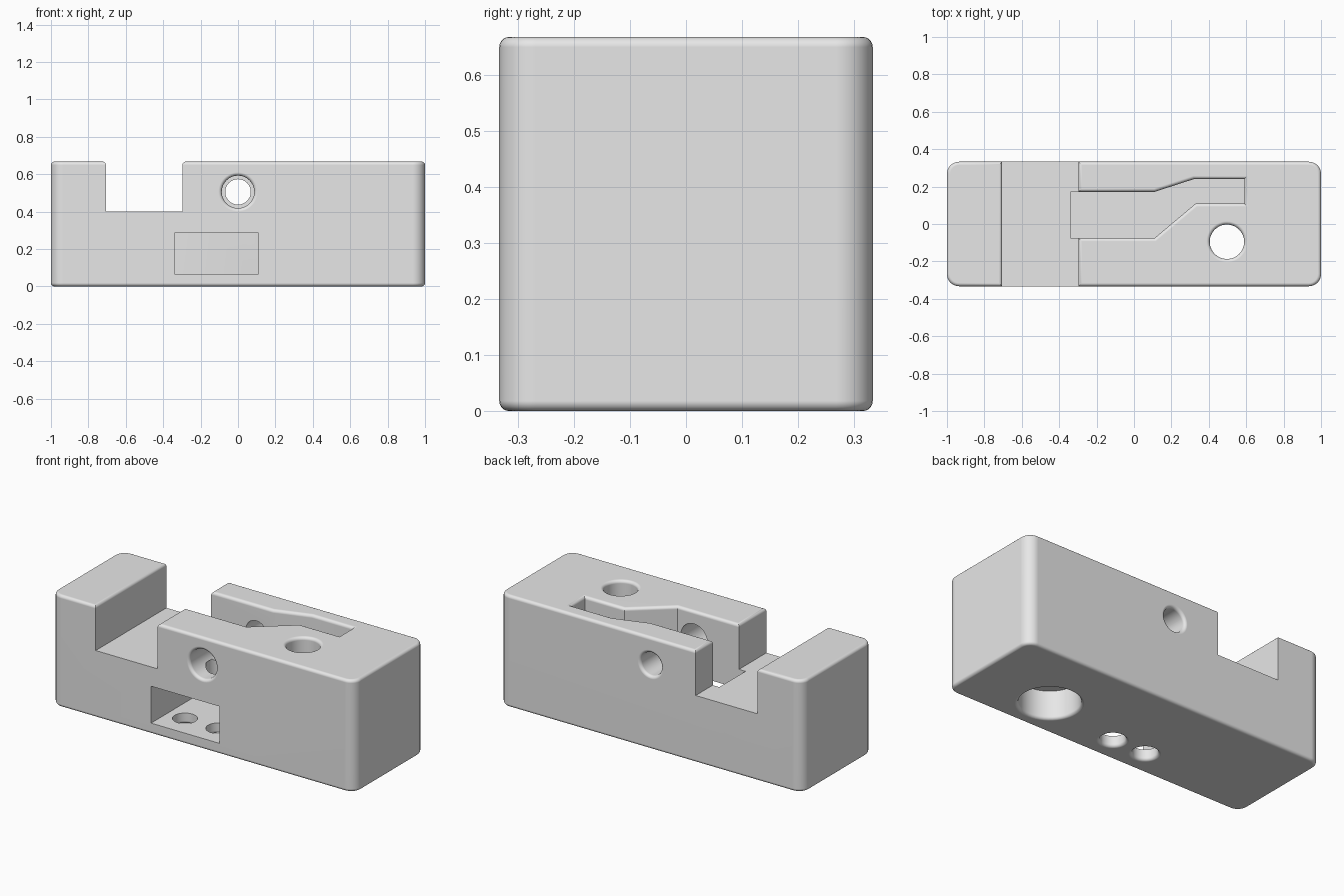
import bpy
import bmesh
from math import sin, cos, pi
from mathutils import Vector

old = bpy.data.objects.get("Cube")
if old:
    bpy.data.objects.remove(old, do_unlink=True)

HALF_Y, TOP = 0.333, 0.667
EDGE = 0.018    # fillet on outer edges and hole rims
AIR = 0.06      # how far cutters poke out of the block


def circle(x, y, r, n=48):
    return [(x + r * cos(2 * pi * i / n), y + r * sin(2 * pi * i / n)) for i in range(n)]


def rectangle(x0, x1, y0, y1):
    return [(x0, y0), (x1, y0), (x1, y1), (x0, y1)]


def rounded_rectangle(hx, hy, r, steps=8):
    points = []
    for q, (sx, sy) in enumerate([(1, 1), (-1, 1), (-1, -1), (1, -1)]):
        for i in range(steps + 1):
            a = (q + i / steps) * pi / 2
            points.append((sx * (hx - r) + r * cos(a), sy * (hy - r) + r * sin(a)))
    return points


def grow(outline, d):
    """Offset a counter-clockwise outline outwards with mitred corners."""
    pts = [Vector(p) for p in outline]
    result = []
    for i, p in enumerate(pts):
        a = (p - pts[i - 1]).normalized()
        b = (pts[(i + 1) % len(pts)] - p).normalized()
        na, nb = Vector((a.y, -a.x)), Vector((b.y, -b.x))
        result.append(p + (na + nb) * d / (1 + na.dot(nb)))
    return result


def fillet(level, inward, size, steps=5):
    """Quarter-round (offset, level) pairs; positive size flares, negative size tapers."""
    f = abs(size)
    arc = [i / steps * pi / 2 for i in range(steps + 1)]
    return [(size * (1 - cos(a)), level + inward * f * (1 - sin(a))) for a in arc]


def stack(name, outline, levels, along_y=False):
    """Loft an outline through (offset, level) pairs, along z or along y."""
    bm = bmesh.new()
    rings = []
    for offset, w in levels:
        rings.append([bm.verts.new((p.x, w, p.y) if along_y else (p.x, p.y, w))
                      for p in grow(outline, offset)])
    for low, high in zip(rings, rings[1:]):
        for i in range(len(low)):
            bm.faces.new((low[i - 1], low[i], high[i], high[i - 1]))
    bm.faces.new(rings[0])
    bm.faces.new(rings[-1])
    bmesh.ops.recalc_face_normals(bm, faces=bm.faces)
    mesh = bpy.data.meshes.new(name)
    bm.to_mesh(mesh)
    bm.free()
    obj = bpy.data.objects.new(name, mesh)
    bpy.context.collection.objects.link(obj)
    return obj


def flare_up(level):
    return fillet(level, -1, EDGE) + [(EDGE, level + AIR)]


def flare_down(level):
    return [(EDGE, level - AIR)] + fillet(level, 1, EDGE)[::-1]


# Block with rounded corners and edges
block = stack("clamp_block", rounded_rectangle(1, HALF_Y, 0.065),
              fillet(0, 1, -EDGE)[::-1] + fillet(TOP, -1, -EDGE))

FLOOR = 0.065
channel = [(-0.34, -0.075), (0.11, -0.075), (0.33, 0.11), (0.59, 0.11),
           (0.59, 0.24), (0.32, 0.24), (0.11, 0.172), (-0.34, 0.172)]

cutters = [
    # Open notch across the top
    stack("notch_cutter", rectangle(-0.705, -0.297, -0.5, 0.5), [(0, 0.4)] + flare_up(TOP)),
    # Cranked channel and front pocket
    stack("channel_cutter", channel, [(0, FLOOR)] + flare_up(TOP)),
    stack("pocket_cutter", rectangle(-0.34, 0.11, FLOOR, 0.285),
          [(0, -HALF_Y - AIR), (0, 0.05)], along_y=True),
    # Cross bore, wide at the front and narrow at the back
    stack("front_bore_cutter", circle(0, 0.505, 0.087),
          flare_down(-HALF_Y) + [(0, 0.05)], along_y=True),
    stack("back_bore_cutter", circle(0, 0.505, 0.068),
          [(0, 0)] + flare_up(HALF_Y), along_y=True),
    # Upright bolt hole with a counterbore underneath
    stack("bolt_hole_cutter", circle(0.497, -0.095, 0.092), [(0, 0.1)] + flare_up(TOP)),
    stack("counterbore_cutter", circle(0.497, -0.095, 0.165), flare_down(0) + [(0, 0.17)]),
]
# Pair of screw holes through the pocket floor and into its roof
for x in (-0.225, -0.005):
    cutters.append(stack("screw_hole_cutter", circle(x, -0.178, 0.068),
                         flare_down(0) + [(0, 0.45)]))

bpy.context.view_layer.objects.active = block
block.select_set(True)
for cutter in cutters:
    mod = block.modifiers.new("cut", "BOOLEAN")
    mod.operation, mod.solver, mod.object = "DIFFERENCE", "EXACT", cutter
    bpy.ops.object.modifier_apply(modifier=mod.name)
    bpy.data.objects.remove(cutter, do_unlink=True)

# Plain grey finish, smooth fillets and crisp flat faces
grey = bpy.data.materials.new("plain_grey")
grey.use_nodes = True
colour = (0.8, 0.8, 0.8, 1)
grey.diffuse_color = colour
grey.node_tree.nodes["Principled BSDF"].inputs["Base Color"].default_value = colour
block.data.materials.clear()
block.data.materials.append(grey)
for face in block.data.polygons:
    face.material_index = 0

bpy.ops.object.shade_smooth_by_angle(angle=pi / 6)
weighted = block.modifiers.new("even_normals", "WEIGHTED_NORMAL")
weighted.keep_sharp = True
